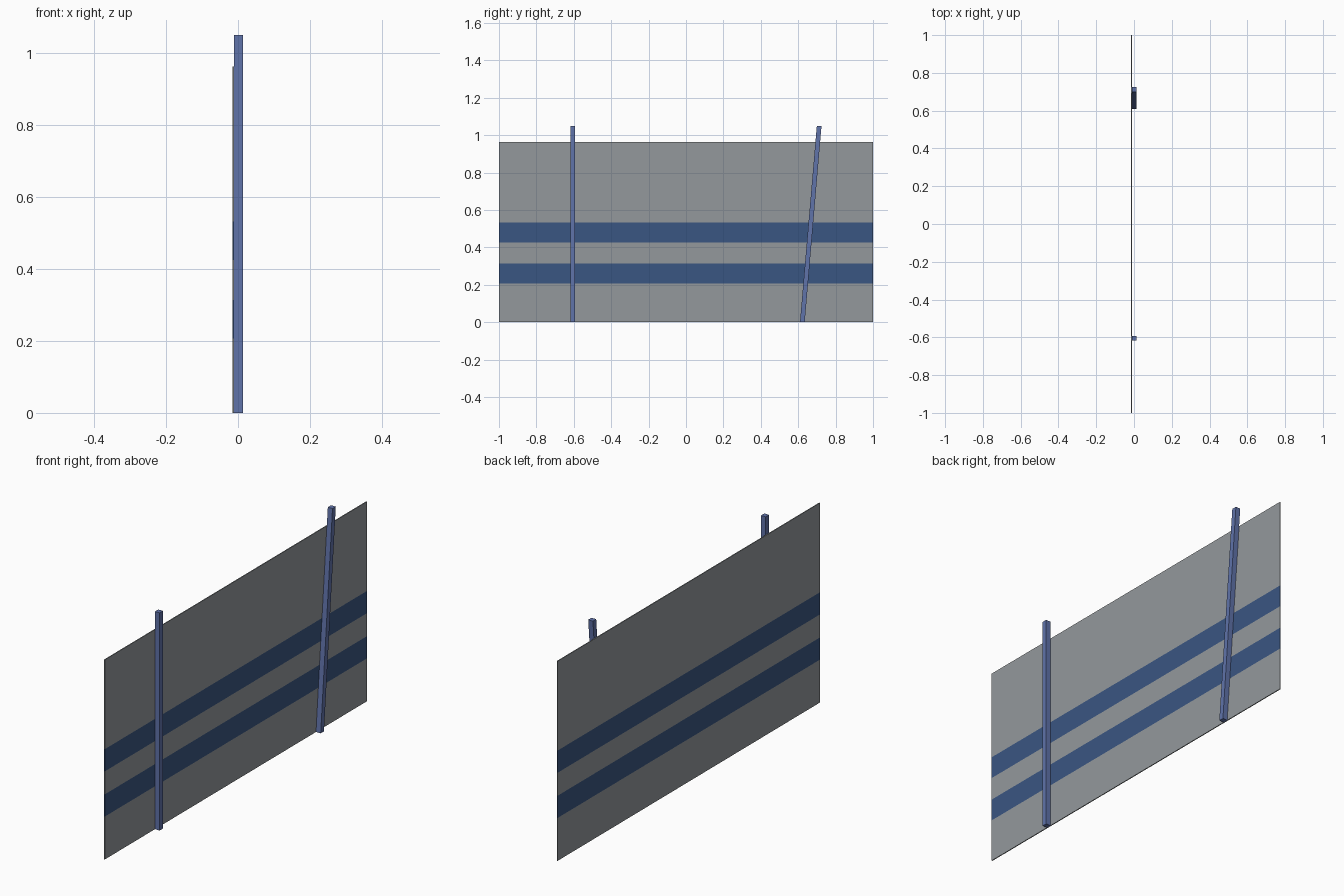
import bpy, bmesh

if "Cube" in bpy.data.objects:
    bpy.data.objects.remove(bpy.data.objects["Cube"])


def material(name, r, g, b):
    lin = [((c / 255 + 0.055) / 1.055) ** 2.4 for c in (r, g, b)]
    m = bpy.data.materials.new(name)
    m.diffuse_color = (*lin, 1)
    m.use_nodes = True
    m.node_tree.nodes["Principled BSDF"].inputs["Base Color"].default_value = m.diffuse_color
    return m


grey = material("panel grey", 148, 153, 156)
navy = material("stripe blue", 58, 86, 130)
blue = material("post blue", 96, 115, 170)


def box(name, lo, hi, mats, cuts=(), lean=0.0):
    """Box from corner to corner, cut at given heights, leaning along y by lean at its top."""
    bm = bmesh.new()
    bmesh.ops.create_cube(bm, size=1)
    for v in bm.verts:
        v.co = [(a + b) / 2 + c * (b - a) for a, b, c in zip(lo, hi, v.co)]
    for z in cuts:
        bmesh.ops.bisect_plane(bm, geom=bm.verts[:] + bm.edges[:] + bm.faces[:],
                               plane_co=(0, 0, z), plane_no=(0, 0, 1))
    # colour the bands between each pair of cuts
    for f in bm.faces:
        z = f.calc_center_median().z
        if sum(z > c for c in cuts) % 2:
            f.material_index = 1
    for v in bm.verts:
        v.co.y += lean * (v.co.z - lo[2]) / (hi[2] - lo[2])
    me = bpy.data.meshes.new(name)
    bm.to_mesh(me)
    bm.free()
    for m in mats:
        me.materials.append(m)
    ob = bpy.data.objects.new(name, me)
    bpy.context.collection.objects.link(ob)
    return ob


# thin fence sheet with two painted stripes
box("fence_panel", (-0.015, -1, 0), (-0.0105, 1, 0.963), (grey, navy),
    cuts=(0.207, 0.314, 0.425, 0.532))

# upright post and leaning post
for name, y, lean in (("straight_post", -0.605, 0), ("leaning_post", 0.622, 0.09)):
    box(name, (-0.0105, y - 0.0125, 0), (0.0145, y + 0.0125, 1.05), (blue,), lean=lean)
